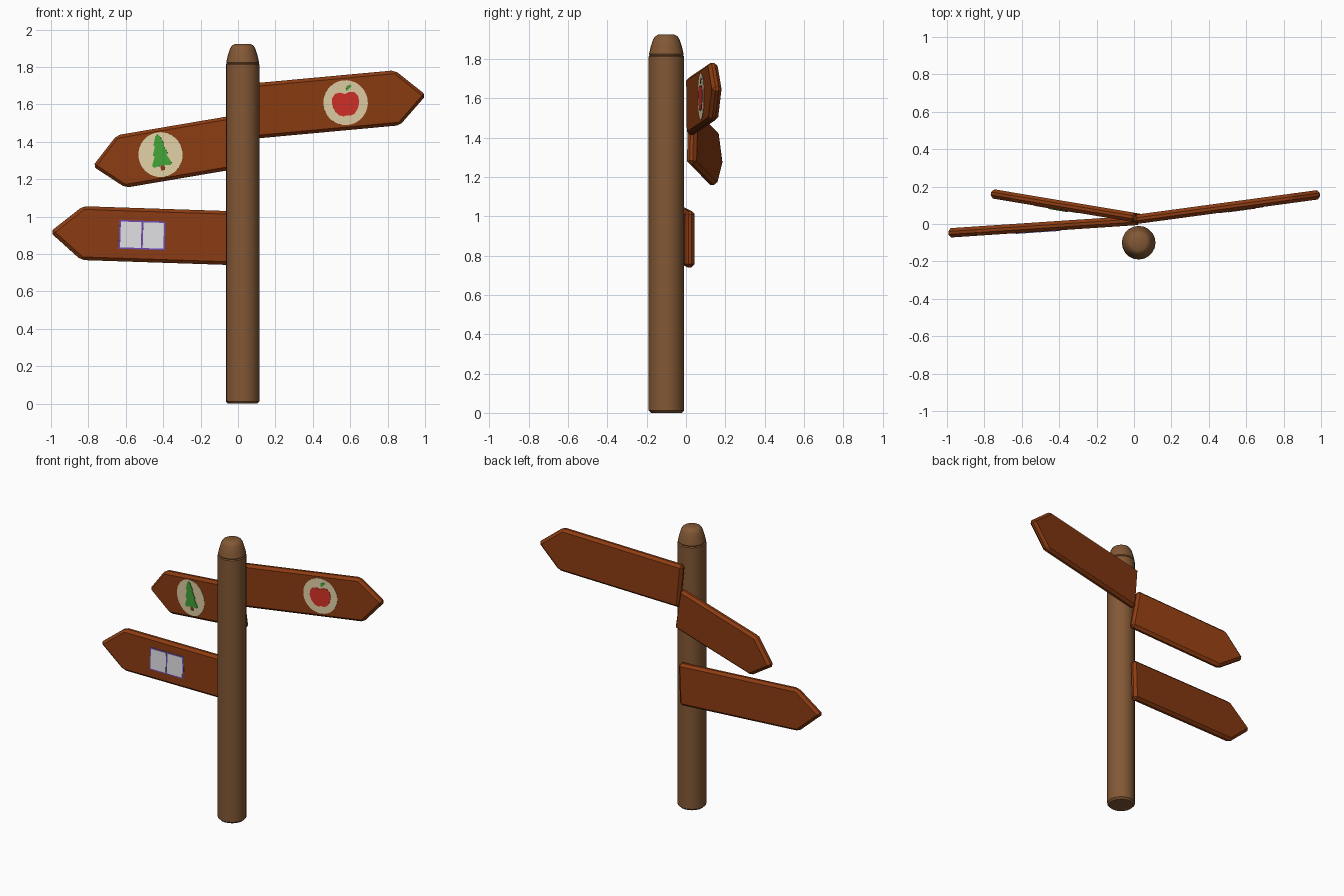
import bpy, bmesh, math
from mathutils import Matrix, Vector

if "Cube" in bpy.data.objects:
    bpy.data.objects.remove(bpy.data.objects["Cube"])


def mat(name, rgb):
    m = bpy.data.materials.new(name)
    lin = [((c / 255 + 0.055) / 1.055) ** 2.4 for c in rgb]
    m.diffuse_color = (*lin, 1)
    m.use_nodes = True
    m.node_tree.nodes["Principled BSDF"].inputs["Base Color"].default_value = m.diffuse_color
    return m


POST = mat("post wood", (131, 88, 53))
BOARD = mat("board wood", (140, 60, 18))
CREAM = mat("cream paint", (226, 208, 165))
RED = mat("red paint", (212, 48, 40))
GREEN = mat("green paint", (68, 164, 56))
WHITE = mat("white paint", (228, 226, 230))
PURPLE = mat("purple paint", (112, 76, 180))


def finish(bm, name, material, smooth=None):
    bmesh.ops.recalc_face_normals(bm, faces=bm.faces[:])
    me = bpy.data.meshes.new(name)
    bm.to_mesh(me)
    bm.free()
    ob = bpy.data.objects.new(name, me)
    bpy.context.collection.objects.link(ob)
    me.materials.append(material)
    if smooth:
        bpy.ops.object.select_all(action='DESELECT')
        ob.select_set(True)
        bpy.context.view_layer.objects.active = ob
        bpy.ops.object.shade_smooth_by_angle(angle=math.radians(smooth))
    return ob


def lathe(name, profile, centre, sides, material):
    """Closed solid of revolution from (radius, z) points."""
    bm = bmesh.new()
    rings = [[bm.verts.new((centre[0] + r * math.cos(2 * math.pi * i / sides),
                            centre[1] + r * math.sin(2 * math.pi * i / sides), z))
              for i in range(sides)] for r, z in profile]
    for a, b in zip(rings, rings[1:]):
        for i in range(sides):
            j = (i + 1) % sides
            bm.faces.new((a[i], a[j], b[j], b[i]))
    bm.faces.new(rings[0])
    bm.faces.new(rings[-1])
    return finish(bm, name, material, 35)


def slab(name, outline, front, back, frame, material, bevel=0):
    """Extrude an (x, z) outline between two depths, then place it by frame."""
    bm = bmesh.new()
    face = bm.faces.new([bm.verts.new((x, front, z)) for x, z in outline])
    ext = bmesh.ops.extrude_face_region(bm, geom=[face])
    moved = [v for v in ext["geom"] if isinstance(v, bmesh.types.BMVert)]
    bmesh.ops.translate(bm, verts=moved, vec=(0, back - front, 0))
    if bevel:
        bmesh.ops.recalc_face_normals(bm, faces=bm.faces[:])
        bmesh.ops.bevel(bm, geom=bm.edges[:], offset=bevel, segments=1,
                        affect='EDGES', clamp_overlap=True)
    bm.transform(frame)
    return finish(bm, name, material)


def circle(r, n=40):
    return [(r * math.cos(2 * math.pi * i / n), r * math.sin(2 * math.pi * i / n))
            for i in range(n)]


def rect(x0, x1, z0, z1):
    return [(x0, z0), (x1, z0), (x1, z1), (x0, z1)]


def mirrored(half):
    """Complete a symmetric outline from its right half (top to bottom)."""
    return half + [(-x, z) for x, z in reversed(half) if x > 0]


# Post and rounded cap
C = (0.025, -0.1)
lathe("post", [(0.078, 0), (0.09, 0.012), (0.09, 1.812), (0.084, 1.82)], C, 20, POST)
lathe("post_cap", [(0.084, 1.816), (0.088, 1.824), (0.08, 1.86), (0.068, 1.898),
                   (0.058, 1.914), (0.04, 1.924)], C, 20, POST)

T = 0.025   # half board thickness


def board(name, root, yaw, pitch, side, shoulder, tip, height, icon_x):
    """Arrow board; returns the frame centred on its painted sign."""
    frame = (Matrix.Translation(Vector(root))
             @ Matrix.Rotation(math.radians(yaw), 4, 'Z')
             @ Matrix.Rotation(math.radians(-pitch), 4, 'Y'))
    h = height / 2
    pts = [(0, -h), (shoulder, -h), (tip, 0), (shoulder, h), (0, h)]
    slab(name, [(side * x, z) for x, z in pts], -T, T, frame, BOARD, 0.017)
    return frame @ Matrix.Translation((side * icon_x, 0, 0))


def paint(name, outline, layer, frame, material):
    slab(name, outline, -T - 0.002 * layer, -T + 0.001, frame, material)


# Upper right board with apple sign
f = board("upper_board", (0.012, 0.025, 1.558), 7.7, 5.2, 1, 0.85, 1.006, 0.295, 0.567)
paint("apple_disc", circle(0.12), 1, f, CREAM)
apple = mirrored([(0, 0.046), (0.025, 0.056), (0.052, 0.052), (0.07, 0.03), (0.074, 0),
                  (0.064, -0.035), (0.042, -0.064), (0.018, -0.072), (0, -0.068)])
paint("apple_fruit", apple, 2, f, RED)
paint("apple_leaf", [(0.008, 0.062), (0.018, 0.066), (0.042, 0.086), (0.03, 0.094),
                     (0.012, 0.086)], 2, f, GREEN)

# Middle left board with tree sign
f = board("middle_board", (0.03, 0.03, 1.406), -9.5, 9.5, -1, 0.672, 0.828, 0.284, 0.452)
paint("tree_disc", circle(0.12), 1, f, CREAM)
paint("tree_trunk", rect(-0.011, 0.011, -0.085, -0.05), 2, f, BOARD)
tree = mirrored([(0, 0.108), (0.012, 0.1), (0.03, 0.052), (0.022, 0.05), (0.042, 0.0),
                 (0.032, -0.004), (0.054, -0.052), (0.046, -0.064), (0, -0.058)])
paint("tree_leaves", tree, 3, f, GREEN)

# Lower left board with open book sign
f = board("lower_board", (0.03, 0.02, 0.883), 3.8, -1.9, -1, 0.866, 1.038, 0.288, 0.546)
paint("book_cover", rect(-0.124, 0.124, -0.077, 0.077), 1, f, PURPLE)
for side, x0, x1 in (("left", -0.116, -0.005), ("right", 0.005, 0.116)):
    paint("book_page_" + side, rect(x0, x1, -0.069, 0.069), 2, f, WHITE)
